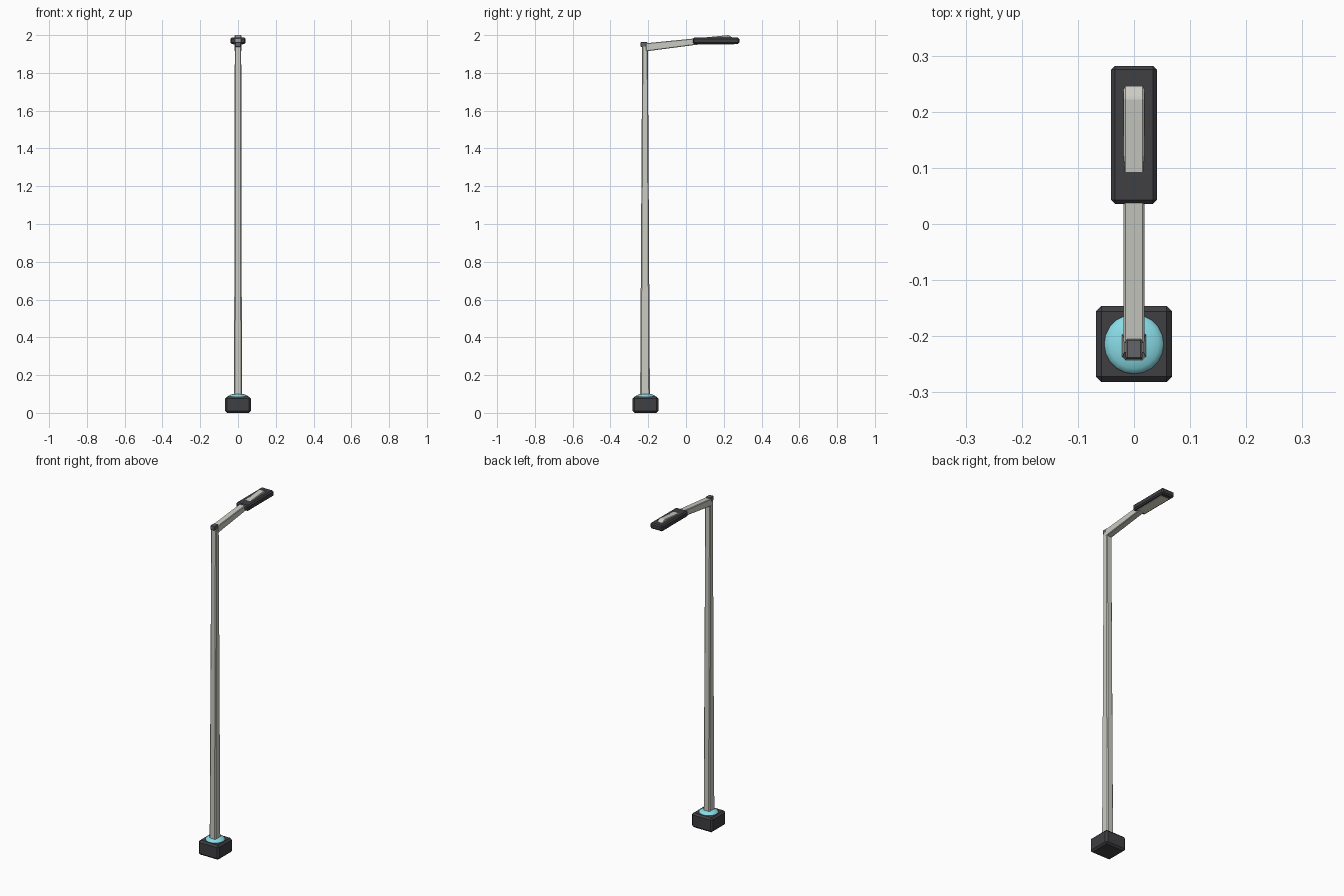
import bpy, bmesh
from mathutils import Matrix

if "Cube" in bpy.data.objects:
    bpy.data.objects.remove(bpy.data.objects["Cube"])

PY = -0.214  # y of the pole axis


def material(name, rgb):
    m = bpy.data.materials.new(name)
    m.diffuse_color = (*rgb, 1)
    m.use_nodes = True
    m.node_tree.nodes["Principled BSDF"].inputs["Base Color"].default_value = m.diffuse_color
    return m


PALE = material("pale_metal", (0.60, 0.60, 0.55))
DARK = material("dark_metal", (0.05, 0.05, 0.057))
GREY = material("mid_grey", (0.13, 0.13, 0.14))
CYAN = material("cyan", (0.25, 0.72, 0.80))
LIGHT = material("warm_light", (0.80, 0.77, 0.62))


def finish(name, bm, mat, bevel=0):
    bmesh.ops.recalc_face_normals(bm, faces=bm.faces)
    if bevel:
        bmesh.ops.bevel(bm, geom=bm.edges[:], offset=bevel, segments=1,
                        affect='EDGES', clamp_overlap=True)
    me = bpy.data.meshes.new(name)
    bm.to_mesh(me)
    bm.free()
    me.materials.append(mat)
    ob = bpy.data.objects.new(name, me)
    bpy.context.collection.objects.link(ob)
    return ob


def box(name, lo, hi, mat, bevel=0):
    bm = bmesh.new()
    size = [b - a for a, b in zip(lo, hi)]
    mid = [(a + b) / 2 for a, b in zip(lo, hi)]
    bmesh.ops.create_cube(bm, size=1, matrix=Matrix.Translation(mid) @ Matrix.Diagonal((*size, 1)))
    return finish(name, bm, mat, bevel)


# Chamfered foot block
box("base_block", (-0.068, -0.282, 0), (0.068, -0.146, 0.086), DARK, 0.01)

# Flattened domed collar
bm = bmesh.new()
bmesh.ops.create_uvsphere(bm, u_segments=20, v_segments=10, radius=1,
                          matrix=Matrix.Translation((0, PY, 0.084)) @ Matrix.Diagonal((0.054, 0.054, 0.018, 1)))
for f in bm.faces:
    f.smooth = True
finish("collar", bm, CYAN)

# Tapered pole with chamfered corners
bm = bmesh.new()
rings = []
for z, hx, hy, c in ((0.08, 0.021, 0.026, 0.006), (1.94, 0.017, 0.015, 0.004)):
    pts = [(hx, hy - c), (hx - c, hy), (c - hx, hy), (-hx, hy - c),
           (-hx, c - hy), (c - hx, -hy), (hx - c, -hy), (hx, c - hy)]
    rings.append([bm.verts.new((x, PY - 0.003 + y, z)) for x, y in pts])
for i in range(8):
    j = (i + 1) % 8
    bm.faces.new((rings[0][i], rings[0][j], rings[1][j], rings[1][i]))
bm.faces.new(rings[0])
bm.faces.new(rings[1])
finish("pole", bm, PALE)

# Arm: side profile (y, z) extruded across x
profile = [(-0.212, 1.914), (0.04, 1.947), (0.25, 1.968), (0.25, 1.984), (0.225, 2.0), (-0.212, 1.957)]
bm = bmesh.new()
face = bm.faces.new([bm.verts.new((-0.0185, y, z)) for y, z in profile])
new = bmesh.ops.extrude_face_region(bm, geom=[face])["geom"]
bmesh.ops.translate(bm, vec=(0.037, 0, 0), verts=[v for v in new if isinstance(v, bmesh.types.BMVert)])
finish("arm", bm, PALE, 0.003)

# Joint cap at the elbow
box("elbow_cap", (-0.015, -0.241, 1.937), (0.015, -0.205, 1.963), GREY, 0.003)

# Lamp head and its underside light panel
box("lamp_head", (-0.041, 0.036, 1.953), (0.041, 0.282, 1.987), DARK, 0.007)
box("light_panel", (-0.027, 0.055, 1.951), (0.027, 0.255, 1.960), LIGHT)
